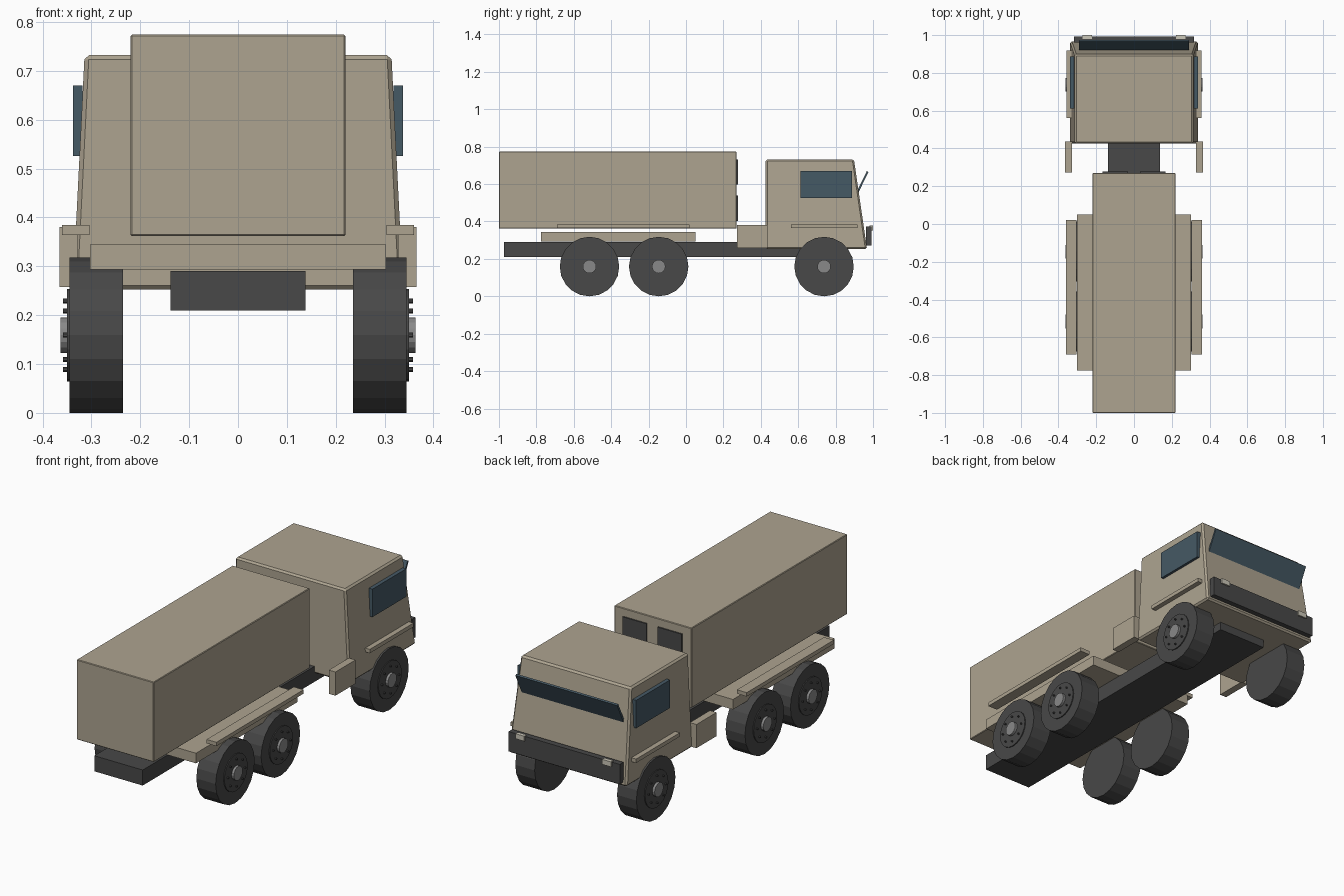
import bpy, math
from mathutils import Matrix, Vector

if "Cube" in bpy.data.objects:
    bpy.data.objects.remove(bpy.data.objects["Cube"])


def material(name, r, g, b):
    m = bpy.data.materials.new(name)
    m.diffuse_color = (r, g, b, 1)
    m.use_nodes = True
    m.node_tree.nodes["Principled BSDF"].inputs["Base Color"].default_value = m.diffuse_color
    return m


TAN = material("tan_paint", 0.42, 0.37, 0.28)
DARK = material("dark_rubber", 0.065, 0.065, 0.065)
GLASS = material("tinted_glass", 0.06, 0.1, 0.13)
METAL = material("hub_metal", 0.25, 0.25, 0.25)
LAMP = material("lamp", 0.6, 0.57, 0.48)


def make(name, verts, faces, mat, bevel=0):
    me = bpy.data.meshes.new(name)
    me.from_pydata(verts, [], faces)
    me.materials.append(mat)
    ob = bpy.data.objects.new(name, me)
    bpy.context.collection.objects.link(ob)
    if bevel:
        mod = ob.modifiers.new("Bevel", "BEVEL")
        mod.width = bevel
        mod.segments = 1
    return ob


BOX_FACES = [(0, 3, 2, 1), (4, 5, 6, 7), (0, 1, 5, 4),
             (1, 2, 6, 5), (2, 3, 7, 6), (3, 0, 4, 7)]


def taper(name, bottom, top, mat, bevel=0):
    """Block from two rectangles (x0, x1, y0, y1, z)."""
    verts = [(x, y, z) for x0, x1, y0, y1, z in (bottom, top)
             for x, y in ((x0, y0), (x1, y0), (x1, y1), (x0, y1))]
    return make(name, verts, BOX_FACES, mat, bevel)


def box(name, x, y, z, mat, bevel=0):
    return taper(name, (*x, *y, z[0]), (*x, *y, z[1]), mat, bevel)


def pair(name, x, y, z, mat):
    box(name + "_right", x, y, z, mat)
    box(name + "_left", (-x[1], -x[0]), y, z, mat)


def disc(name, side, x0, x1, y, z, r, n, mat):
    """Cylinder along x, from x0 to x1 on the given side."""
    a, b = sorted((side * x0, side * x1))
    verts = [(x, y + r * math.sin(t), z + r * math.cos(t))
             for x in (a, b) for t in (2 * math.pi * i / n for i in range(n))]
    faces = [(i, n + i, n + (i + 1) % n, (i + 1) % n) for i in range(n)]
    faces += [tuple(range(n)), tuple(range(2 * n - 1, n - 1, -1))]
    ob = make(name, verts, faces, mat)
    return ob


# chassis and cargo body
box("chassis_frame", (-0.138, 0.138), (-0.973, 0.83), (0.21, 0.29), DARK)
box("rear_deck", (-0.303, 0.303), (-0.775, 0.05), (0.293, 0.345), TAN)
box("cargo_box", (-0.22, 0.22), (-1.0, 0.27), (0.362, 0.774), TAN, 0.003)
for cx in (-0.1, 0.1):
    for z in ((0.403, 0.538), (0.597, 0.732)):
        box("cargo_front_panel", (cx - 0.068, cx + 0.068), (0.268, 0.277), z, DARK)

# side trim and lockers
pair("rear_side_rail", (0.304, 0.36), (-0.69, 0.02), (0.364, 0.384), TAN)
pair("cab_side_rail", (0.304, 0.358), (0.562, 0.918), (0.364, 0.384), TAN)
pair("side_locker", (0.327, 0.365), (0.272, 0.436), (0.258, 0.38), TAN)

# cab with sloping front
taper("cab", (-0.338, 0.338, 0.426, 0.968, 0.252),
      (-0.314, 0.314, 0.426, 0.898, 0.732), TAN, 0.009)
pair("cab_side_window", (0.318, 0.338), (0.612, 0.888), (0.526, 0.67), GLASS)

# windscreen leaning outwards
screen = box("windscreen", (-0.29, 0.29), (-0.005, 0.005), (-0.075, 0.075), GLASS)
screen.data.transform(Matrix.Translation(Vector((0, 0.938, 0.599)))
                      @ Matrix.Rotation(math.radians(-26), 4, "X"))

# bumper and headlights
box("bumper", (-0.317, 0.317), (0.962, 0.992), (0.272, 0.374), DARK)
pair("headlight", (0.222, 0.272), (0.98, 1.0), (0.352, 0.378), LAMP)

# wheels with rim, hub and bolts
R = 0.159
for axle, y in (("rear", -0.516), ("middle", -0.146), ("front", 0.738)):
    for side, label in ((1, "right"), (-1, "left")):
        tag = f"{axle}_{label}"
        disc("tyre_" + tag, side, 0.235, 0.345, y, R, R, 20, DARK)
        disc("rim_" + tag, side, 0.34, 0.35, y, R, 0.095, 20, DARK)
        disc("hub_" + tag, side, 0.345, 0.363, y, R, 0.036, 16, METAL)
        for i in range(8):
            t = i * math.pi / 4
            disc("wheel_bolt_" + tag, side, 0.345, 0.358, y + 0.07 * math.sin(t),
                 R + 0.07 * math.cos(t), 0.005, 6, DARK)
